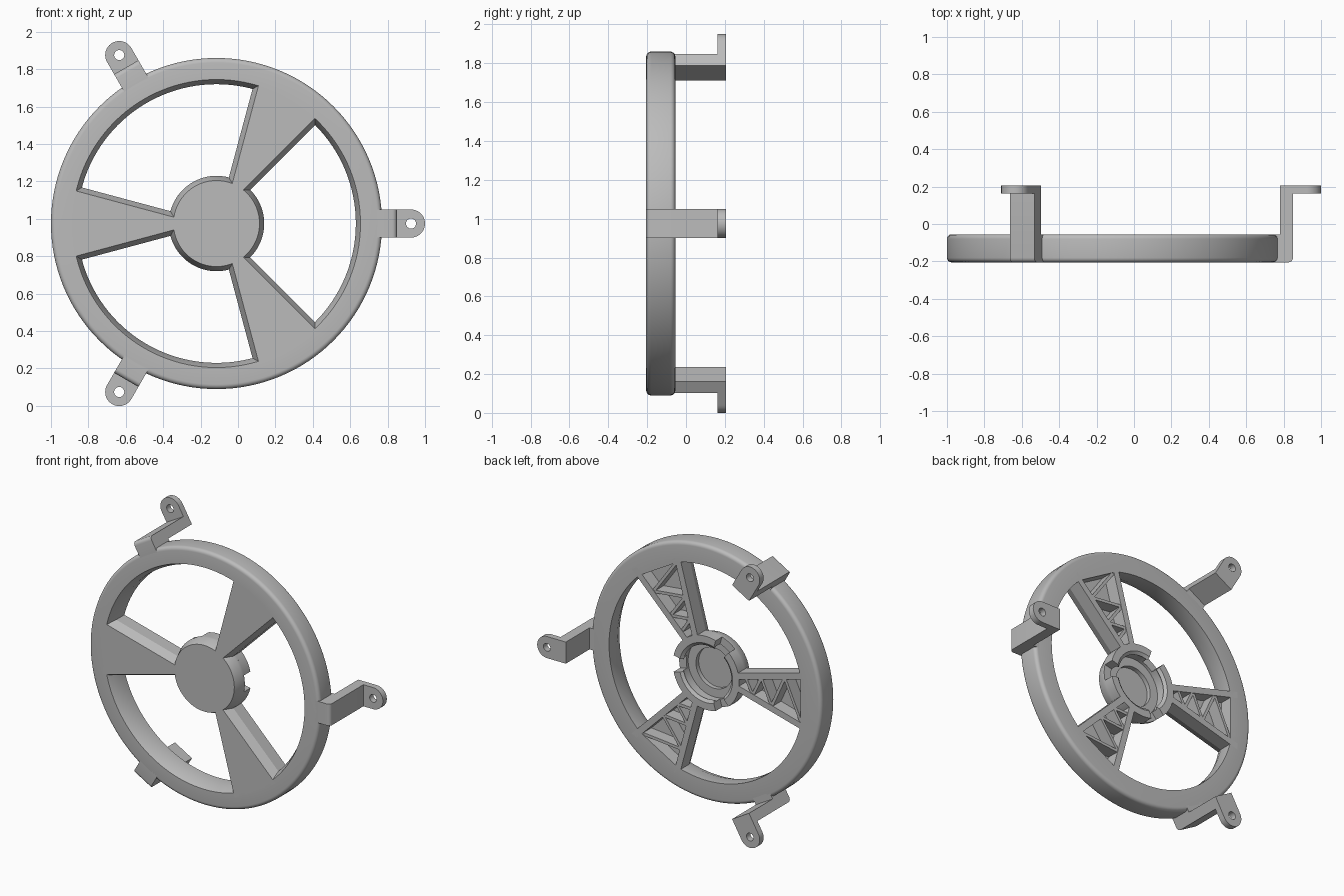
import bpy, bmesh, math
from math import sin, cos, radians, pi

cube = bpy.data.objects.get("Cube")
if cube:
    bpy.data.objects.remove(cube, do_unlink=True)

CX, CZ = -0.115, 0.975           # wheel axis
FRONT, BACK = -0.205, -0.055     # wheel depth range
CHAMFER = -0.145                 # where the front bevel of the openings ends
FOOT = 0.205                     # rear face of the mounting feet

grey = bpy.data.materials.new("plain_grey")
grey.use_nodes = True
grey.diffuse_color = (0.5, 0.5, 0.5, 1)
grey.node_tree.nodes["Principled BSDF"].inputs["Base Color"].default_value = (0.5, 0.5, 0.5, 1)


def loft(bm, loops, wrap=False):
    """Skin closed loops of (u, v, depth) points; wrap joins last to first, else cap."""
    rows = [[bm.verts.new((u, d, v)) for u, v, d in loop] for loop in loops]
    n = len(rows[0])
    for i in range(len(rows) if wrap else len(rows) - 1):
        a, b = rows[i], rows[(i + 1) % len(rows)]
        for j in range(n):
            k = (j + 1) % n
            bm.faces.new((a[j], a[k], b[k], b[j]))
    if not wrap:
        bm.faces.new(rows[0])
        bm.faces.new(rows[-1][::-1])


def lathe(bm, profile, start=0, end=360, steps=128):
    """Turn a closed (radius, depth) profile about the axis."""
    full = end - start == 360
    count = steps if full else steps + 1
    angles = [radians(start + (end - start) * i / steps) for i in range(count)]
    loft(bm, [[(r * cos(a), r * sin(a), d) for r, d in profile] for a in angles], full)


def prism(bm, outline, d0, d1):
    loft(bm, [[(u, v, d) for u, v in outline] for d in (d0, d1)])


def finish(name, bm, turn=0):
    bmesh.ops.remove_doubles(bm, verts=bm.verts, dist=1e-5)
    bmesh.ops.recalc_face_normals(bm, faces=bm.faces)
    mesh = bpy.data.meshes.new(name)
    bm.to_mesh(mesh)
    bm.free()
    mesh.materials.append(grey)
    obj = bpy.data.objects.new(name, mesh)
    bpy.context.collection.objects.link(obj)
    obj.location = (CX, 0, CZ)
    obj.rotation_euler = (0, -radians(turn), 0)
    bpy.ops.object.select_all(action='DESELECT')
    obj.select_set(True)
    bpy.context.view_layer.objects.active = obj
    bpy.ops.object.shade_smooth_by_angle(angle=radians(32))
    return obj


def arc(cx, cd, r, a0, a1, n=5):
    return [(cx + r * cos(radians(a0 + (a1 - a0) * i / n)),
             cd + r * sin(radians(a0 + (a1 - a0) * i / n))) for i in range(n + 1)]


# Outer rim with rounded outer edges and a bevelled opening
bm = bmesh.new()
R = 0.025
lathe(bm, [(0.77, FRONT)] + arc(0.885 - R, FRONT + R, R, -90, 0)
      + arc(0.885 - R, BACK - R, R, 0, 90) + [(0.745, BACK), (0.745, CHAMFER)])
finish("rim", bm)

# Hub cup with a stepped floor and three clip walls
bm = bmesh.new()
lathe(bm, [(0, FRONT), (0.23, FRONT), (0.255, CHAMFER), (0.255, -0.125), (0.2, -0.125),
           (0.2, -0.145), (0.14, -0.145), (0.14, -0.175), (0, -0.175)], steps=96)
finish("hub", bm)
bm = bmesh.new()
for a in (0, 120, 240):
    lathe(bm, [(0.2, -0.126), (0.255, -0.126), (0.255, BACK), (0.205, BACK),
               (0.185, -0.07), (0.2, -0.085)], a + 13, a + 107, 28)
finish("hub_clips", bm)

SLOPE = math.tan(radians(15))
T0, T1 = 0.205, 0.78             # radial reach of a spoke


def wedge(inset, depth):
    return [(T0, -SLOPE * T0 + inset, depth), (T1, -SLOPE * T1 + inset, depth),
            (T1, SLOPE * T1 - inset, depth), (T0, SLOPE * T0 - inset, depth)]


def bar(bm, a, b, width, d0, d1):
    dx, dy = b[0] - a[0], b[1] - a[1]
    k = width / 2 / math.hypot(dx, dy)
    nx, ny = -dy * k, dx * k
    prism(bm, [(a[0] + nx, a[1] + ny), (b[0] + nx, b[1] + ny),
               (b[0] - nx, b[1] - ny), (a[0] - nx, a[1] - ny)], d0, d1)


# Tapered spokes: front plate, side walls and zigzag ribs behind
for i, turn in enumerate((60, 180, 300)):
    bm = bmesh.new()
    loft(bm, [wedge(0.027, FRONT), wedge(0, CHAMFER)])
    for s in (1, -1):
        prism(bm, [(T0, s * SLOPE * T0), (T1, s * SLOPE * T1),
                   (T1, s * (SLOPE * T1 - 0.045)), (T0, s * (SLOPE * T0 - 0.045))],
              CHAMFER, BACK)
    zigzag = [(t, (-1) ** k * (SLOPE * t - 0.035))
              for k, t in enumerate((0.73, 0.6, 0.5, 0.42, 0.355, 0.3))]
    for a, b in zip(zigzag, zigzag[1:]):
        bar(bm, a, b, 0.02, CHAMFER, BACK - 0.005)
    bar(bm, (0.74, -0.16), (0.74, 0.16), 0.03, CHAMFER, BACK)
    finish(f"spoke_{i + 1}", bm, turn)

# Mounting brackets: arm running backward, then a rounded foot with a screw hole
HALF = 0.075
for i, turn in enumerate((0, 120, 240)):
    bm = bmesh.new()
    side = ([(0.85, FRONT)] + arc(0.965 - R, FRONT + R, R, -90, 0)
            + [(0.965, FOOT), (0.895, FOOT), (0.895, BACK), (0.85, BACK)])
    loft(bm, [[(r, v, d) for r, d in side] for v in (-HALF, HALF)])
    finish(f"bracket_arm_{i + 1}", bm, turn)

    bm = bmesh.new()
    loops = []
    for k in range(48):
        c, s = cos(2 * pi * k / 48), sin(2 * pi * k / 48)
        r = HALF if c >= 0 else HALF / max(abs(c), abs(s))   # round tip, square root
        loops.append([(1.04 + q * c, q * s, d) for q, d in
                      ((r, FOOT - 0.043), (r, FOOT), (0.027, FOOT), (0.027, FOOT - 0.043))])
    loft(bm, loops, True)
    finish(f"bracket_foot_{i + 1}", bm, turn)
